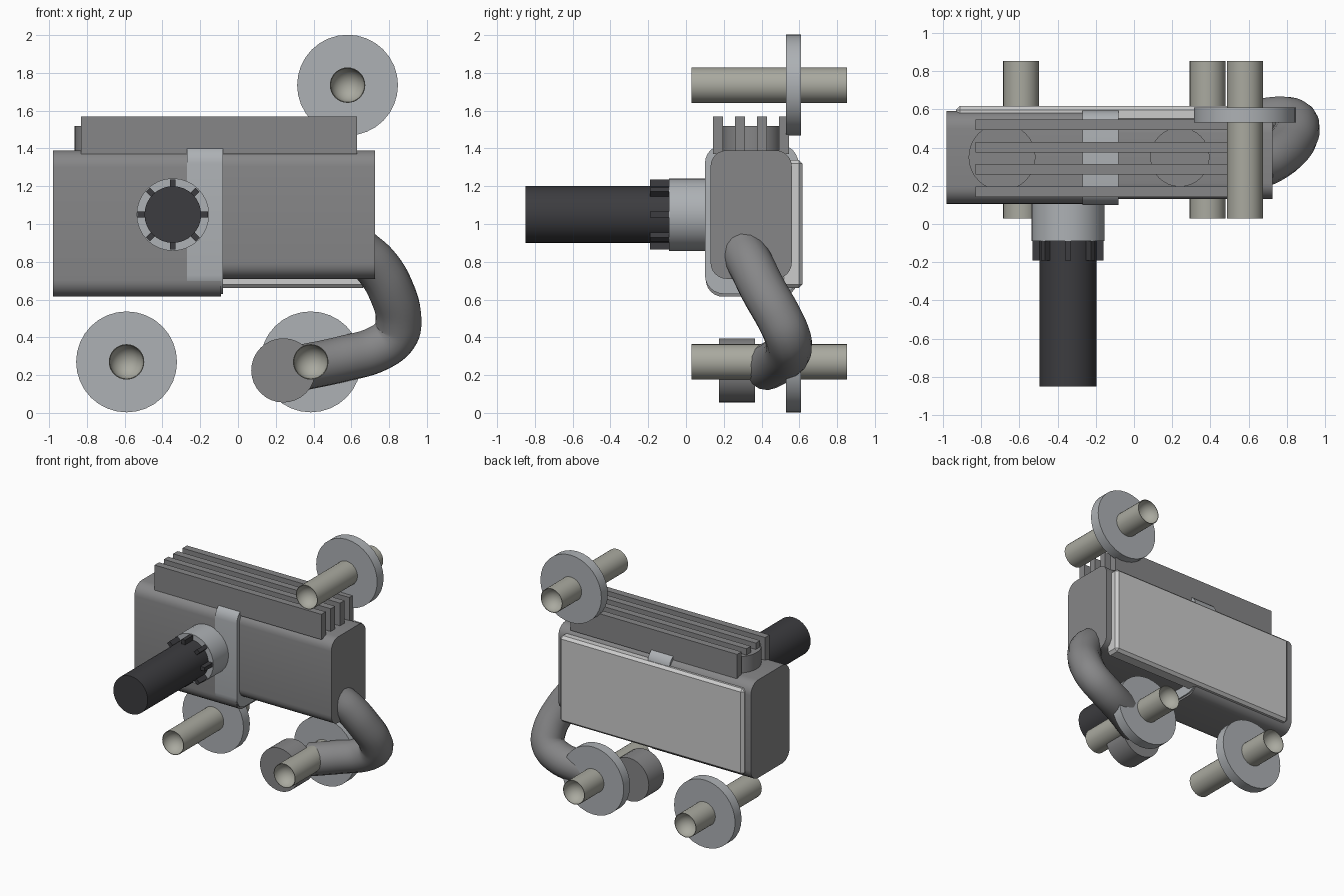
import bpy, bmesh, math
from mathutils import Vector

if "Cube" in bpy.data.objects:
    bpy.data.objects.remove(bpy.data.objects["Cube"])


def mat(name, c):
    m = bpy.data.materials.new(name)
    m.diffuse_color = (*c, 1)
    m.use_nodes = True
    m.node_tree.nodes["Principled BSDF"].inputs["Base Color"].default_value = m.diffuse_color
    return m


BLACK = mat("black", (0.045, 0.045, 0.05))
KHAKI = mat("bolt_metal", (0.40, 0.40, 0.35))
LIGHT = mat("light_metal", (0.42, 0.44, 0.46))
DARK = mat("housing_grey", (0.24, 0.24, 0.245))


def finish(bm, name, material=None, smooth=True):
    bmesh.ops.recalc_face_normals(bm, faces=bm.faces)
    me = bpy.data.meshes.new(name)
    bm.to_mesh(me)
    bm.free()
    ob = bpy.data.objects.new(name, me)
    bpy.context.collection.objects.link(ob)
    if material:
        me.materials.append(material)
    if smooth:
        bpy.ops.object.select_all(action='DESELECT')
        ob.select_set(True)
        bpy.context.view_layer.objects.active = ob
        bpy.ops.object.shade_smooth_by_angle(angle=math.radians(30))
    return ob


def box(name, x, y, z, material=None, bevel=0):
    bm = bmesh.new()
    bmesh.ops.create_cube(bm, size=1)
    for v in bm.verts:
        v.co = Vector([a[0] + (c + 0.5) * (a[1] - a[0]) for a, c in zip((x, y, z), v.co)])
    if bevel:
        bmesh.ops.bevel(bm, geom=bm.edges[:], offset=bevel, segments=1, affect='EDGES')
    return finish(bm, name, material, False)


def rounded_bar(name, x, y, z, r, material):
    """Rounded rectangle in the yz plane, extruded along x."""
    bm = bmesh.new()
    ring = []
    corners = [(y[1] - r, z[1] - r), (y[0] + r, z[1] - r), (y[0] + r, z[0] + r), (y[1] - r, z[0] + r)]
    for k, (cy, cz) in enumerate(corners):
        for i in range(7):
            a = math.pi / 2 * (k + i / 6)
            ring.append(bm.verts.new((x[0], cy + r * math.cos(a), cz + r * math.sin(a))))
    f = bm.faces.new(ring)
    ext = bmesh.ops.extrude_face_region(bm, geom=[f])['geom']
    vs = [v for v in ext if isinstance(v, bmesh.types.BMVert)]
    bmesh.ops.translate(bm, verts=vs, vec=(x[1] - x[0], 0, 0))
    return finish(bm, name, material)


def lathe(name, profile, centre, n=32, axis='Y', material=None, smooth=True):
    """Spin (radius, position) points around an axis through centre."""
    bm = bmesh.new()
    rings = []
    for r, t in profile:
        ring = []
        for i in range(1 if r == 0 else n):
            a = 2 * math.pi * i / n
            u, w = r * math.cos(a), r * math.sin(a)
            p = (centre[0] + u, t, centre[1] + w) if axis == 'Y' else (centre[0] + u, centre[1] + w, t)
            ring.append(bm.verts.new(p))
        rings.append(ring)
    for a, b in zip(rings, rings[1:]):
        for i in range(n):
            q = [a[i % len(a)], a[(i + 1) % len(a)], b[(i + 1) % len(b)], b[i % len(b)]]
            bm.faces.new(list(dict.fromkeys(q)))
    return finish(bm, name, material, smooth)


def cyl(name, centre, r, t0, t1, **kw):
    return lathe(name, [(0, t0), (r, t0), (r, t1), (0, t1)], centre, **kw)


# Main housing, the smaller right half, the joining band and back plate
rounded_bar("housing_left", (-0.98, -0.09), (0.105, 0.59), (0.615, 1.39), 0.09, DARK)
rounded_bar("housing_right", (-0.15, 0.725), (0.13, 0.56), (0.71, 1.39), 0.085, DARK)
rounded_bar("band", (-0.27, -0.08), (0.10, 0.595), (0.63, 1.42), 0.10, LIGHT)
box("back_plate", (-0.93, 0.68), (0.50, 0.617), (0.66, 1.34), None, 0.02)

# Cooling fins with two round supports beneath
for i in range(4):
    y = 0.142 + i * 0.1165
    box(f"fin_{i + 1}", (-0.83, 0.63), (y, y + 0.055), (1.37, 1.57), DARK)
cyl("fin_support_left", (-0.69, 0.35), 0.175, 1.36, 1.52, axis='Z', material=DARK)
cyl("fin_support_right", (0.24, 0.35), 0.155, 1.36, 1.52, axis='Z', material=DARK)

# Front nozzle: collar, black rod and eight ribs
NX, NZ = -0.345, 1.05
cyl("nozzle_collar", (NX, NZ), 0.192, -0.09, 0.15, material=LIGHT)
cyl("nozzle_rod", (NX, NZ), 0.15, -0.85, -0.05, material=BLACK)
for i in range(8):
    rib = box(f"nozzle_rib_{i + 1}", (0.12, 0.186), (-0.19, -0.08), (-0.015, 0.015), BLACK)
    rib.location = (NX, 0, NZ)
    rib.rotation_euler = (0, i * math.pi / 4, 0)

# Mounting bolts with dished ends, each through a flat washer
dish = [(0.09 * math.sin(a), 0.09 * math.cos(a)) for a in [math.pi / 2 * k / 8 for k in range(9)]]
for name, c in (("top", (0.58, 1.735)), ("right", (0.385, 0.27)), ("left", (-0.59, 0.27))):
    front = [(r, 0.03 + d) for r, d in dish]
    back = [(r, 0.852 - d) for r, d in reversed(dish)]
    lathe(f"bolt_{name}", front + [(0.094, 0.03), (0.094, 0.852)] + back, c, material=KHAKI)
    cyl(f"washer_{name}", c, 0.267, 0.53, 0.61, material=LIGHT)

# Bent pipe leaving the right end, with its end drum
path = [(0.64, 0.30, 0.86), (0.73, 0.345, 0.78), (0.81, 0.41, 0.65), (0.85, 0.50, 0.49),
        (0.83, 0.535, 0.41), (0.75, 0.545, 0.345), (0.55, 0.50, 0.285), (0.34, 0.42, 0.24)]
cu = bpy.data.curves.new("pipe", 'CURVE')
cu.dimensions = '3D'
cu.bevel_depth = 0.122
cu.bevel_resolution = 6
cu.use_fill_caps = True
sp = cu.splines.new('BEZIER')
sp.bezier_points.add(len(path) - 1)
for bp, p in zip(sp.bezier_points, path):
    bp.co = p
    bp.handle_left_type = bp.handle_right_type = 'AUTO'
sp.resolution_u = 6
pipe = bpy.data.objects.new("pipe", cu)
bpy.context.collection.objects.link(pipe)
cu.materials.append(DARK)
cyl("pipe_drum", (0.24, 0.225), 0.17, 0.175, 0.365, material=DARK)
